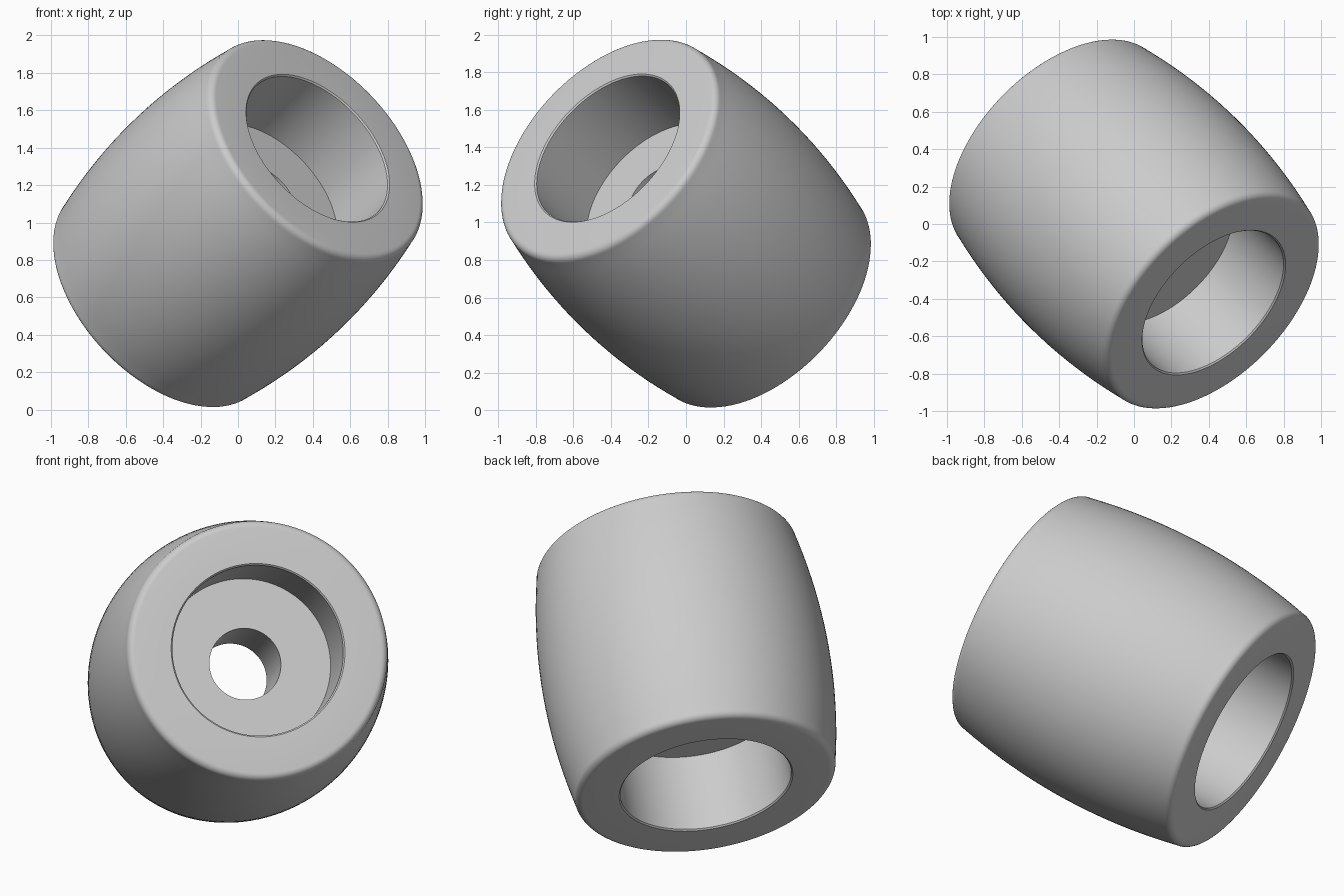
import bpy, bmesh, math
from mathutils import Vector, Matrix

cube = bpy.data.objects.get("Cube")
if cube:
    bpy.data.objects.remove(cube, do_unlink=True)

HALF = 0.722        # half length along the axis
R_END, R_MID = 0.715, 0.785   # barrel radius at the ends and the middle
R_BORE, R_HOLE = 0.468, 0.196
DEPTH = 0.465       # recess depth at each end
FILLET = 0.04
SEGMENTS = 128

# Plain material
grey = bpy.data.materials.new("light grey")
grey.use_nodes = True
colour = (0.6, 0.6, 0.6, 1)
grey.diffuse_color = colour
grey.node_tree.nodes["Principled BSDF"].inputs["Base Color"].default_value = colour


def half_profile():
    """Radius and height from the barrel middle round the end to the hole."""
    z_edge = HALF - FILLET
    pts = [(R_MID - (R_MID - R_END) * (i / 10) ** 2, z_edge * i / 10) for i in range(11)]
    # Rounded outer rim
    for i in range(1, 7):
        a = math.pi / 2 * i / 6
        pts.append((R_END - FILLET * (1 - math.cos(a)), z_edge + FILLET * math.sin(a)))
    # Slightly eased recess mouth, recess wall, floor and hole
    pts += [(R_BORE + 0.008, HALF), (R_BORE, HALF - 0.008),
            (R_BORE, HALF - DEPTH), (R_HOLE, HALF - DEPTH)]
    return pts


# Closed, symmetric profile spun round the axis
top = half_profile()
profile = top + [(r, -z) for r, z in reversed(top[1:])]
bm = bmesh.new()
rings = []
for r, z in profile:
    rings.append([bm.verts.new((r * math.cos(2 * math.pi * k / SEGMENTS),
                                r * math.sin(2 * math.pi * k / SEGMENTS), z))
                  for k in range(SEGMENTS)])
for i, ring in enumerate(rings):
    nxt = rings[(i + 1) % len(rings)]
    for k in range(SEGMENTS):
        j = (k + 1) % SEGMENTS
        bm.faces.new((ring[k], ring[j], nxt[j], nxt[k]))
bmesh.ops.recalc_face_normals(bm, faces=bm.faces)

# Tilt the axis towards front, left and up
axis = Vector((0.591, -0.582, 0.558)).normalized()
tilt = Vector((0, 0, 1)).rotation_difference(axis).to_matrix().to_4x4()
bm.transform(Matrix.Translation((0, 0, 0.994)) @ tilt)

mesh = bpy.data.meshes.new("barrel_roller")
bm.to_mesh(mesh)
bm.free()
mesh.materials.append(grey)
roller = bpy.data.objects.new("barrel_roller", mesh)
bpy.context.collection.objects.link(roller)
bpy.context.view_layer.objects.active = roller
roller.select_set(True)
bpy.ops.object.shade_smooth_by_angle(angle=math.radians(30))
